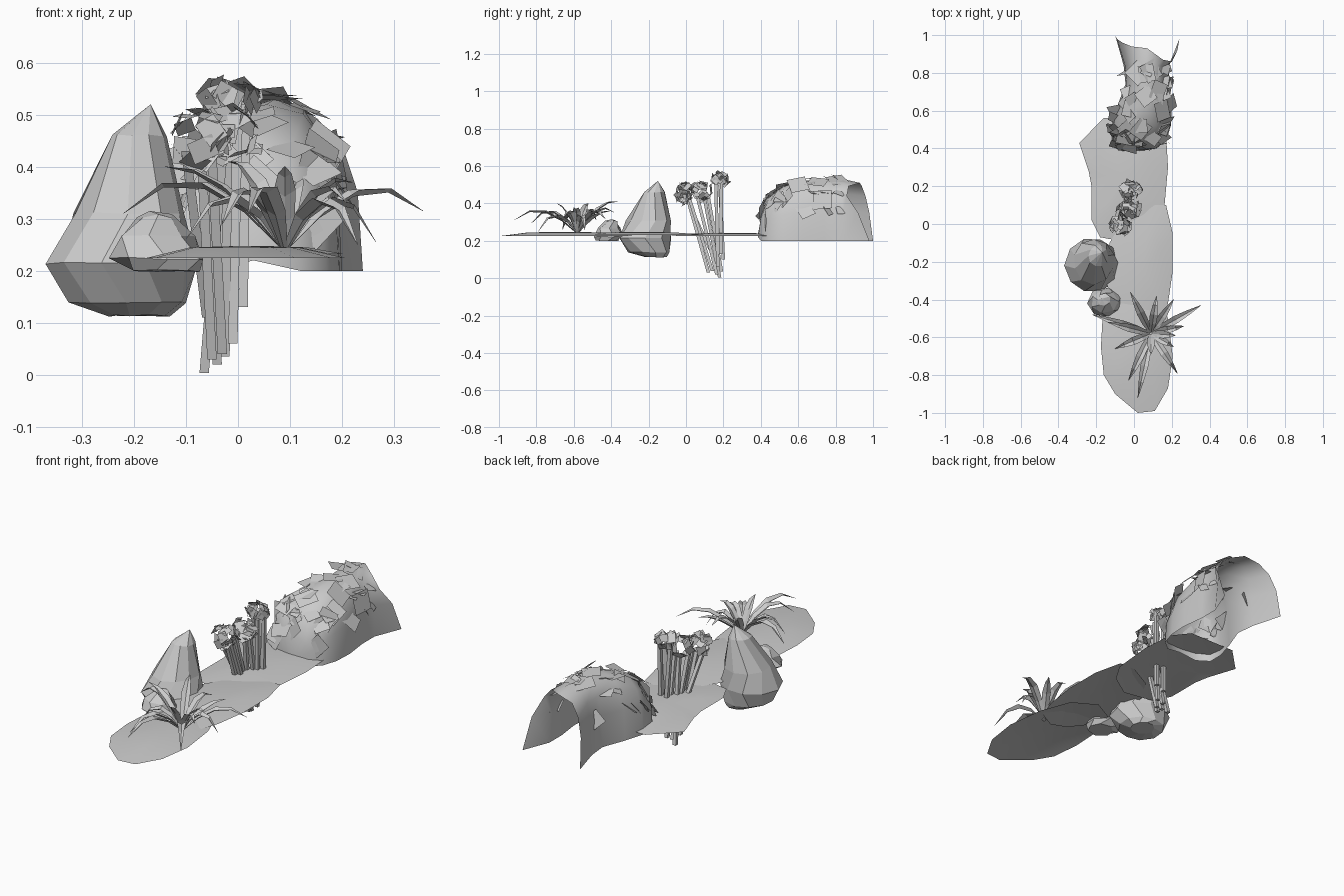
import bpy, math, random
from mathutils import Vector

if "Cube" in bpy.data.objects:
    bpy.data.objects.remove(bpy.data.objects["Cube"])

random.seed(7)


def make(name, verts, faces, smooth=False):
    me = bpy.data.meshes.new(name)
    me.from_pydata([tuple(v) for v in verts], [], faces)
    me.update()
    ob = bpy.data.objects.new(name, me)
    bpy.context.collection.objects.link(ob)
    if smooth:
        for p in me.polygons:
            p.use_smooth = True
    return ob


def grid_faces(rows, cols, closed=False, off=0):
    out = []
    for r in range(rows - 1):
        for c in range(cols if closed else cols - 1):
            d = (c + 1) % cols
            a, b = off + r * cols, off + (r + 1) * cols
            out.append((a + c, a + d, b + d, b + c))
    return out


# ground: three overlapping, slightly domed patches
def ground_patch(name, outline, edge_z, mid_z):
    n = len(outline)
    cx = sum(p[0] for p in outline) / n
    cy = sum(p[1] for p in outline) / n
    verts = []
    for k, z in ((1, edge_z), (0.55, mid_z)):
        verts += [(cx + (x - cx) * k, cy + (y - cy) * k, z) for x, y in outline]
    faces = grid_faces(2, n, True)
    verts.append((cx, cy, mid_z + 0.003))
    faces += [(n + i, n + (i + 1) % n, 2 * n) for i in range(n)]
    make(name, verts, faces, True)


ground_patch("ground_front", [(.02, -1), (.11, -.99), (.18, -.87), (.205, -.7), (.18, -.5), (.12, -.34),
                              (0, -.27), (-.11, -.33), (-.165, -.47), (-.175, -.65), (-.16, -.8), (-.1, -.9)], .225, .245)
ground_patch("ground_middle", [(.05, -.58), (.14, -.53), (.18, -.42), (.205, -.25), (.205, -.05), (.17, .1),
                               (.08, .1), (-.05, .03), (-.13, -.1), (-.15, -.3), (-.1, -.46), (-.03, -.55)], .232, .245)
ground_patch("ground_rear", [(-.16, .56), (-.29, .43), (-.24, .28), (-.225, .2), (-.225, .02), (-.18, -.07),
                             (-.02, -.1), (.1, -.02), (.16, .08), (.18, .3), (.17, .47), (.1, .56)], .225, .24)


# rocks: irregular faceted lofts, rings are (x, y, z, rx, ry)
def rock(name, rings, apex, n, jitter):
    verts, faces = [], grid_faces(len(rings), n, True)
    for k, (x, y, z, rx, ry) in enumerate(rings):
        for i in range(n):
            a = math.tau * (i + 0.5 * (k % 2)) / n
            j = 1 + random.uniform(-jitter, jitter)
            verts.append((x + rx * j * math.cos(a), y + ry * j * math.sin(a), z + random.uniform(-.5, .5) * jitter * .1))
    faces.append(tuple(reversed(range(n))))
    b = (len(rings) - 1) * n
    verts.append(apex)
    faces += [(b + i, b + (i + 1) % n, len(verts) - 1) for i in range(n)]
    make(name, verts, faces)


rock("large_rock", [(-.19, -.16, .114, .06, .06), (-.215, -.2, .14, .115, .115), (-.22, -.22, .215, .143, .148),
                    (-.212, -.2, .31, .11, .118), (-.188, -.168, .46, .053, .058)], (-.168, -.15, .52), 10, .05)
rock("small_rock", [(-.14, -.42, .20, .07, .06), (-.155, -.42, .225, .095, .08), (-.155, -.41, .27, .075, .065),
                    (-.16, -.4, .305, .035, .035)], (-.17, -.395, .315), 7, .08)


# spiky plant: arched leaves with a V cross-section, given as tip and arch height
root = Vector((.09, -.58, .235))
tips = [((.355, -.43, .315), .08), ((.265, -.54, .255), .10), ((.21, -.4, .36), .03), ((-.02, -.36, .41), .05),
        ((-.22, -.48, .31), .10), ((-.10, -.66, .26), .10), ((-.03, -.83, .29), .10), ((.02, -.92, .31), .09),
        ((.23, -.79, .25), .10), ((.21, -.65, .33), .07), ((.12, -.38, .35), .07), ((-.14, -.52, .40), .04),
        ((.09, -.69, .40), .03), ((.22, -.59, .37), .05)]
verts, faces = [], []
for tip, arch in tips:
    tip = Vector(tip)
    d = tip - root
    side = Vector((-d.y, d.x, 0)).normalized()
    off, steps = len(verts), 5
    for k in range(steps):
        t = k / (steps - 1)
        p = root + d * t + Vector((0, 0, arch * 4 * t * (1 - t) * (.7 + .3 * t)))
        w = (.006, .019, .021, .013, .001)[k]
        up = Vector((0, 0, w * .6))
        verts += [p + side * w + up, p, p - side * w + up]
    faces += grid_faces(steps, 3, off=off)
make("spiky_plant", verts, faces)

# flower stems: thin square tubes
stems = [((-.065, .18, .004), (-.03, .10, .42)), ((-.04, .165, .02), (-.06, .06, .44)), ((-.03, .14, .04), (-.05, .02, .42)),
         ((-.05, .12, .03), (-.07, .01, .42)), ((-.025, .19, .035), (-.02, .12, .43)), ((-.01, .17, .06), (0, .16, .5)),
         ((.01, .185, .13), (.015, .19, .52)), ((-.02, .2, .1), (-.04, .18, .52)), ((-.06, .15, .11), (-.1, .0, .43))]
verts, faces = [], []
for a, b in stems:
    off = len(verts)
    for x, y, z in (a, b):
        verts += [(x + sx * .009, y + sy * .009, z) for sx, sy in ((-1, -1), (1, -1), (1, 1), (-1, 1))]
    faces += grid_faces(2, 4, True, off) + [(off + 3, off + 2, off + 1, off), (off + 4, off + 5, off + 6, off + 7)]
make("flower_stems", verts, faces)


# a loose quad leaf facing along a normal
def card(verts, faces, pos, normal, w, h):
    normal = normal.normalized()
    u = normal.cross(Vector((random.uniform(-1, 1), random.uniform(-1, 1), random.uniform(-1, 1)))).normalized()
    v = normal.cross(u)
    off = len(verts)
    verts += [pos - u * w - v * h, pos + u * w - v * h, pos + u * w + v * h, pos - u * w + v * h]
    faces.append((off, off + 1, off + 2, off + 3))


def rand_dir(low=-1):
    return Vector((random.gauss(0, 1), random.gauss(0, 1), random.uniform(low, 1.6))).normalized()


# flower heads: clusters of leaf quads
verts, faces = [], []
for c, r, n in (((-.075, -.01, .455), (.05, .045, .05), 22), ((-.025, .085, .465), (.06, .05, .045), 22),
                ((-.02, .185, .53), (.055, .04, .03), 24)):
    for i in range(n):
        d = rand_dir()
        p = Vector(c) + Vector((d.x * r[0], d.y * r[1], d.z * r[2]))
        card(verts, faces, p, d + rand_dir() * .5, random.uniform(.012, .024), random.uniform(.018, .028))
make("flower_heads", verts, faces)

# bush shell: arch sections (y, left, right, top) closed in front, open ragged rim behind
sections = [(.40, -.06, .12, .33), (.44, -.12, .17, .43), (.52, -.12, .195, .49), (.62, -.09, .2, .52),
            (.74, -.045, .185, .53), (.84, -.055, .185, .53), (0, -.10, .24, .51)]
rim = [1.0, .98, .96, .94, .93, .87, .86, .92, .98]
cols = len(rim)
verts = []
for k, (y, xl, xr, top) in enumerate(sections):
    for i in range(cols):
        a = math.pi * i / (cols - 1)
        c, s = -math.cos(a), math.sin(a)
        c = math.copysign(abs(c) ** .75, c)
        yy = rim[i] if k == len(sections) - 1 else min(y, rim[i] - .03)
        x = (xl + xr) / 2 + c * (xr - xl) / 2
        verts.append(Vector((x, yy, .2 + (top - .2) * s ** .75)))
faces = [f[::-1] for f in grid_faces(len(sections), cols)]
shell = list(verts)
verts = verts + [Vector((.03, .385, .22))]
faces += [(i, i + 1, len(verts) - 1) for i in range(cols - 1)]
make("bush_shell", verts, faces, True)

# bush leaves: quads scattered over the front, top and right of the shell
verts, faces = [], []
for i in range(46):
    k, j = random.choice((0, 0, 1, 1, 1, 2, 2, 3, 3, 4)), random.randint(1, cols - 2)
    p = shell[k * cols + j].lerp(shell[(k + 1) * cols + j], random.random())
    out = p - Vector((.04, .66, .24))
    n = out.normalized() + rand_dir() * .45
    s = random.uniform(.022, .045)
    card(verts, faces, p + out.normalized() * .008, n, s, s * random.uniform(.9, 1.3))
for p, n in (((.02, .8, .53), (.1, .2, 1)), ((.09, .81, .525), (.5, .1, 1)), ((.19, .73, .42), (1, -.2, .2)), ((.15, .6, .5), (1, 0, 1))):
    card(verts, faces, Vector(p), Vector(n), .05, .05)
make("bush_leaves", verts, faces)
